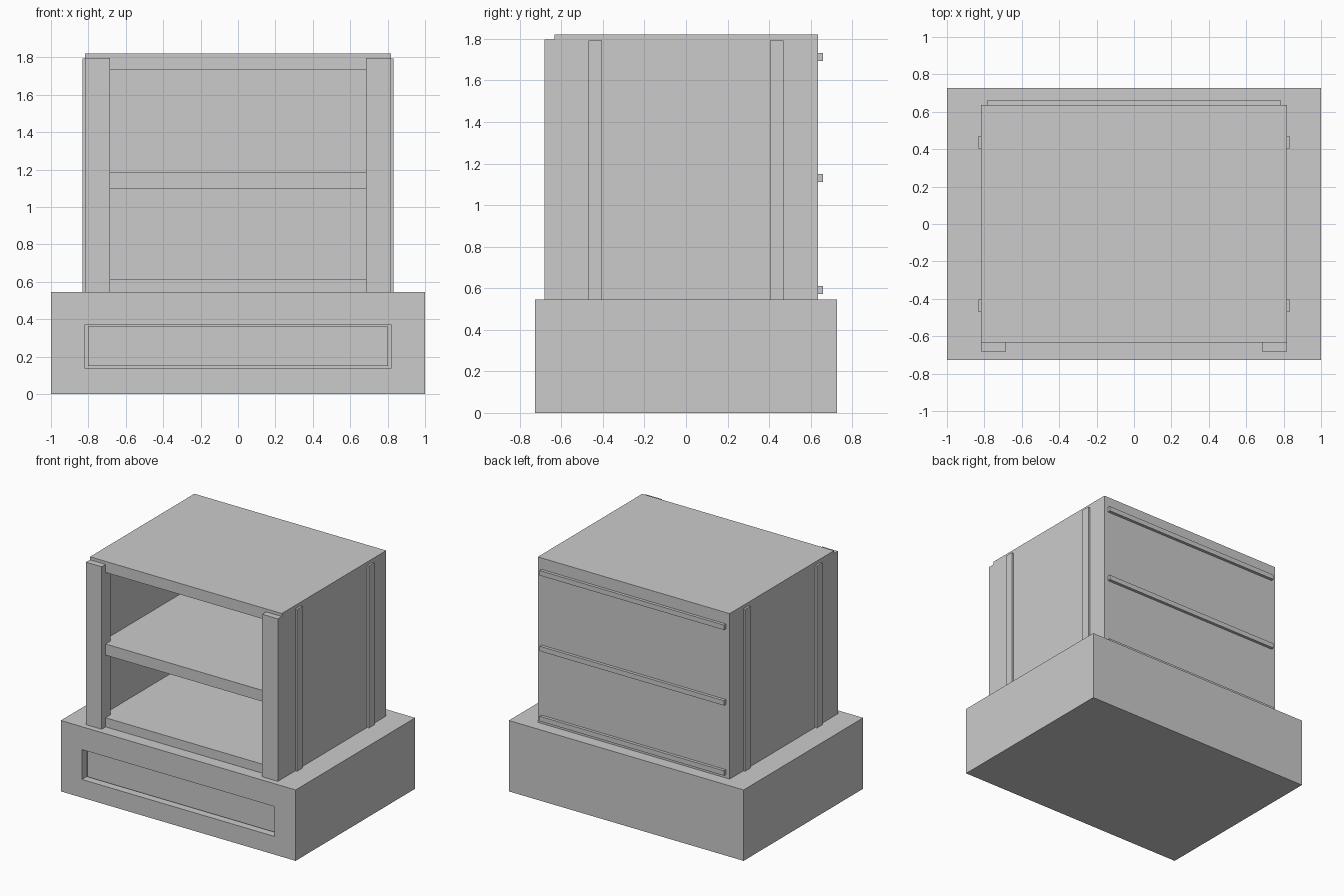
import bpy
import bmesh

default = bpy.data.objects.get("Cube")
if default:
    bpy.data.objects.remove(default, do_unlink=True)

GREY = (0.6, 0.6, 0.6, 1)
mat = bpy.data.materials.new("plain grey")
mat.use_nodes = True
mat.diffuse_color = GREY
mat.node_tree.nodes["Principled BSDF"].inputs["Base Color"].default_value = GREY


def finish(name, bm):
    bmesh.ops.recalc_face_normals(bm, faces=bm.faces)
    mesh = bpy.data.meshes.new(name)
    bm.to_mesh(mesh)
    bm.free()
    mesh.materials.append(mat)
    obj = bpy.data.objects.new(name, mesh)
    bpy.context.collection.objects.link(obj)
    return obj


def box_mesh(x, y, z):
    """Box spanning the (low, high) pair given for each axis."""
    bm = bmesh.new()
    bmesh.ops.create_cube(bm, size=1)
    for v in bm.verts:
        v.co = [span[1] if c > 0 else span[0] for c, span in zip(v.co, (x, y, z))]
    return bm


def box(name, x, y, z):
    return finish(name, box_mesh(x, y, z))


def mirrored_box(name, x, y, z):
    obj = box(name, x, y, z)
    obj.modifiers.new("Mirror", "MIRROR").use_axis[0] = True
    return obj


# Main dimensions
BASE_Y, BASE_TOP = 0.727, 0.546
HALF_W, INNER_W, OPENING = 0.817, 0.73, 0.684
FRONT, BACK = -0.634, 0.636
TOP = 1.82

# Base block with a recess pushed into its front face
bm = box_mesh((-1, 1), (-BASE_Y, BASE_Y), (0, BASE_TOP))
bm.normal_update()
front = min(bm.faces, key=lambda f: f.calc_center_median().y)
bmesh.ops.inset_region(bm, faces=[front], thickness=0.1)
middle = front.calc_center_median().z
for v in front.verts:
    v.co.x = 0.82 if v.co.x > 0 else -0.82
    v.co.z = 0.37 if v.co.z > middle else 0.14
pushed = bmesh.ops.extrude_discrete_faces(bm, faces=[front])["faces"][0]
bmesh.ops.translate(bm, verts=pushed.verts, vec=(0, 0.06, 0))
finish("base", bm)

# Drawer front sitting inside the recess
box("drawer_front", (-0.802, 0.802), (-BASE_Y + 0.04, -BASE_Y + 0.06), (0.15, 0.36))

# Cabinet shell
box("top_board", (-HALF_W, HALF_W), (FRONT, BACK), (1.735, TOP))
mirrored_box("side_wall", (INNER_W, HALF_W), (FRONT, BACK), (BASE_TOP, 1.735))
box("back_wall", (-INNER_W, INNER_W), (BACK - 0.06, BACK), (BASE_TOP, 1.735))

# Shelves
for name, low, high in (("bottom_shelf", BASE_TOP, 0.616), ("middle_shelf", 1.098, 1.184)):
    box(name, (-INNER_W, INNER_W), (FRONT, BACK - 0.06), (low, high))

# Front posts, with a return behind the opening edge
mirrored_box("front_post", (OPENING, HALF_W), (-0.682, FRONT), (BASE_TOP, 1.797))
mirrored_box("post_return", (OPENING, INNER_W), (FRONT, -0.575), (BASE_TOP, 1.735))

# Vertical battens on both sides
for name, y in (("front_side_batten", -0.437), ("rear_side_batten", 0.437)):
    mirrored_box(name, (HALF_W, 0.832), (y - 0.033, y + 0.033), (BASE_TOP, 1.793))

# Horizontal battens on the back
for name, z in (("lower", 0.591), ("middle", 1.131), ("upper", 1.713)):
    box(name + "_back_batten", (-0.785, 0.785), (BACK, 0.659), (z - 0.019, z + 0.019))
